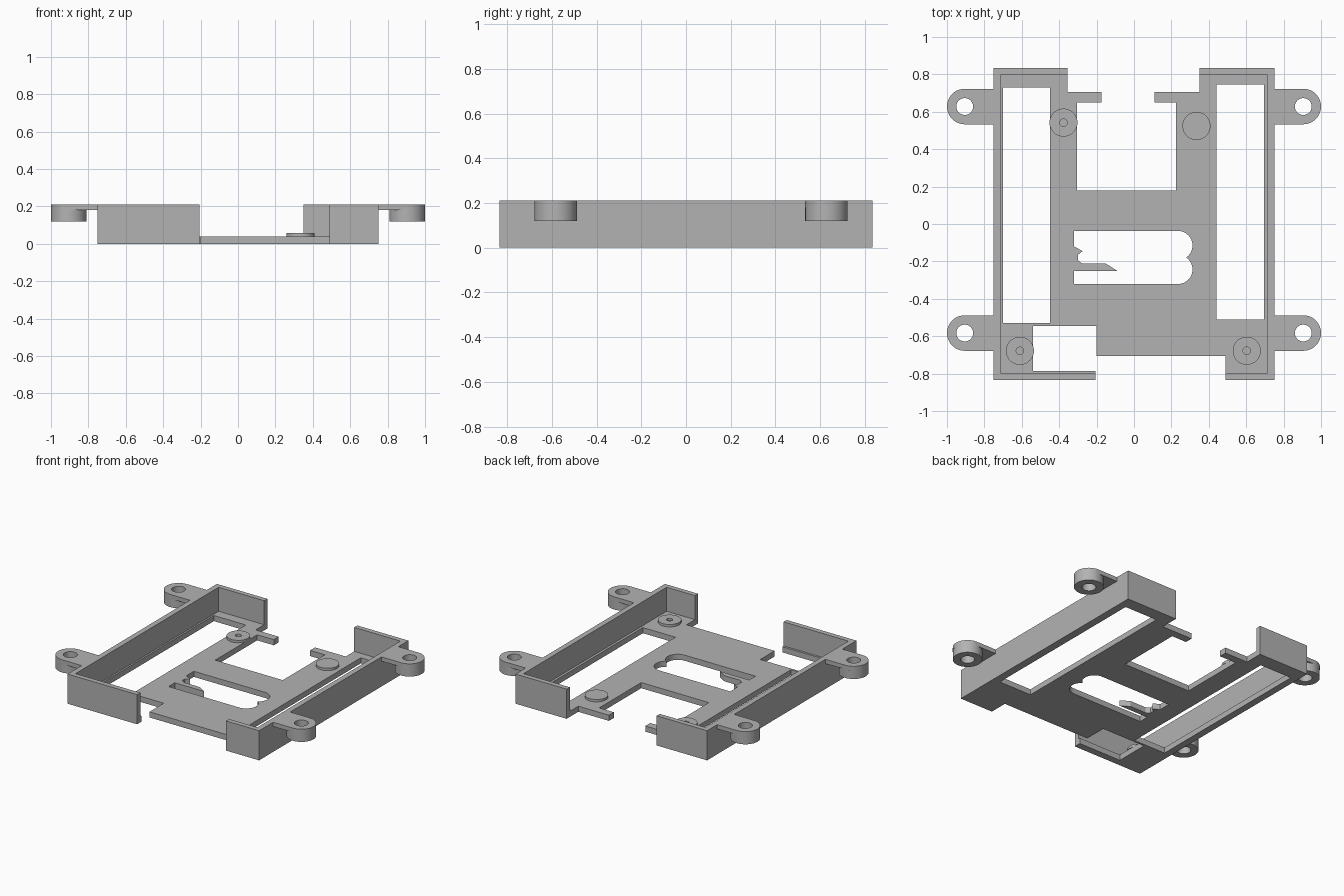
import bpy, bmesh, math

cube = bpy.data.objects.get("Cube")
if cube:
    bpy.data.objects.remove(cube, do_unlink=True)

grey = bpy.data.materials.new("plain grey")
grey.use_nodes = True
GREY = (0.45, 0.45, 0.45, 1)
grey.diffuse_color = GREY
grey.node_tree.nodes["Principled BSDF"].inputs["Base Color"].default_value = GREY

HEIGHT, FLOOR = 0.21, 0.04


def arc(cx, cy, r, start=0, end=360, n=40):
    """Points along an arc; a full turn leaves out the repeated end point."""
    last = n if end - start >= 360 else n - 1
    angles = [math.radians(start + (end - start) * i / last) for i in range(n)]
    return [(cx + r * math.cos(a), cy + r * math.sin(a)) for a in angles]


def rect(x0, y0, x1, y1):
    return [(x0, y0), (x1, y0), (x1, y1), (x0, y1)]


def slab(name, loops, z0, z1):
    """Extrude an outline, with any inner loops as holes, from z0 to z1."""
    curve = bpy.data.curves.new(name, "CURVE")
    curve.dimensions = "2D"
    curve.fill_mode = "BOTH"
    curve.extrude = (z1 - z0) / 2
    for loop in loops:
        spline = curve.splines.new("POLY")
        spline.points.add(len(loop) - 1)
        for point, (x, y) in zip(spline.points, loop):
            point.co = (x, y, 0, 1)
        spline.use_cyclic_u = True
    obj = bpy.data.objects.new(name, curve)
    bpy.context.collection.objects.link(obj)
    obj.location.z = (z0 + z1) / 2
    bpy.ops.object.select_all(action="DESELECT")
    obj.select_set(True)
    bpy.context.view_layer.objects.active = obj
    bpy.ops.object.convert(target="MESH")
    obj = bpy.context.object
    bm = bmesh.new()
    bm.from_mesh(obj.data)
    bmesh.ops.remove_doubles(bm, verts=bm.verts, dist=0.0002)
    bmesh.ops.recalc_face_normals(bm, faces=bm.faces)
    bm.to_mesh(obj.data)
    bm.free()
    obj.data.materials.clear()
    obj.data.materials.append(grey)
    bpy.ops.object.shade_smooth_by_angle(angle=math.radians(30))
    return obj


# Floor plate: notched outline with two long slots and a central opening
outline = [
    (-0.75, -0.835), (-0.75, 0.835), (-0.355, 0.835), (-0.355, 0.705),
    (-0.175, 0.705), (-0.175, 0.65), (-0.305, 0.65), (-0.305, 0.18),
    (0.225, 0.18), (0.225, 0.65), (0.11, 0.65), (0.11, 0.705),
    (0.35, 0.705), (0.35, 0.835), (0.75, 0.835), (0.75, -0.835),
    (0.49, -0.835), (0.49, -0.705), (-0.2, -0.705), (-0.2, -0.545),
    (-0.54, -0.545), (-0.54, -0.785), (-0.205, -0.785), (-0.205, -0.835)]
opening = [
    (-0.32, -0.32), (-0.32, -0.25), (-0.09, -0.25), (-0.15, -0.212),
    (-0.275, -0.212), (-0.3, -0.195), (-0.3, -0.165), (-0.275, -0.145),
    (-0.32, -0.12), (-0.32, -0.037)]
opening += arc(0.235, -0.115, 0.078, 90, -55, 16)
opening += arc(0.235, -0.243, 0.078, 55, -90, 16)
left_slot = rect(-0.7, -0.53, -0.45, 0.73)
right_slot = rect(0.44, -0.51, 0.695, 0.745)
slab("floor_plate", [outline, opening, left_slot, right_slot], 0, FLOOR)

# Side walls, each wrapping round its front and back corners
for name, s, front_end, back_end in (("right_wall", -1, 0.205, 0.355),
                                     ("left_wall", 1, 0.49, 0.35)):
    path = [(front_end, -0.835), (0.75, -0.835), (0.75, 0.835), (back_end, 0.835),
            (back_end, 0.8), (0.712, 0.8), (0.712, -0.8), (front_end, -0.8)]
    slab(name, [[(s * x, y) for x, y in path]], FLOOR, HEIGHT)

# Mounting ears: a thin arm over a thick round boss, with a screw hole
for side, s in (("right", -1), ("left", 1)):
    for end, y in (("front", -0.583), ("back", 0.628)):
        hole = arc(s * 0.905, y, 0.045)
        tab = [(0.75, y - 0.095)] + arc(0.905, y, 0.095, -90, 90, 24) + [(0.75, y + 0.095)]
        slab(f"{end}_{side}_ear_arm", [[(s * px, py) for px, py in tab], hole], 0.18, HEIGHT)
        slab(f"{end}_{side}_ear_boss", [arc(s * 0.905, y, 0.095), hole], 0.12, 0.18)

# Low round standoffs, one of them without a pilot hole
for name, x, y, pierced in (("back_right_standoff", -0.377, 0.542, True),
                            ("back_left_standoff", 0.334, 0.524, False),
                            ("front_right_standoff", -0.61, -0.678, True),
                            ("front_left_standoff", 0.603, -0.678, True)):
    loops = [arc(x, y, 0.075)]
    if pierced:
        loops.append(arc(x, y, 0.02, n=24))
    slab(name, loops, FLOOR, 0.057)
